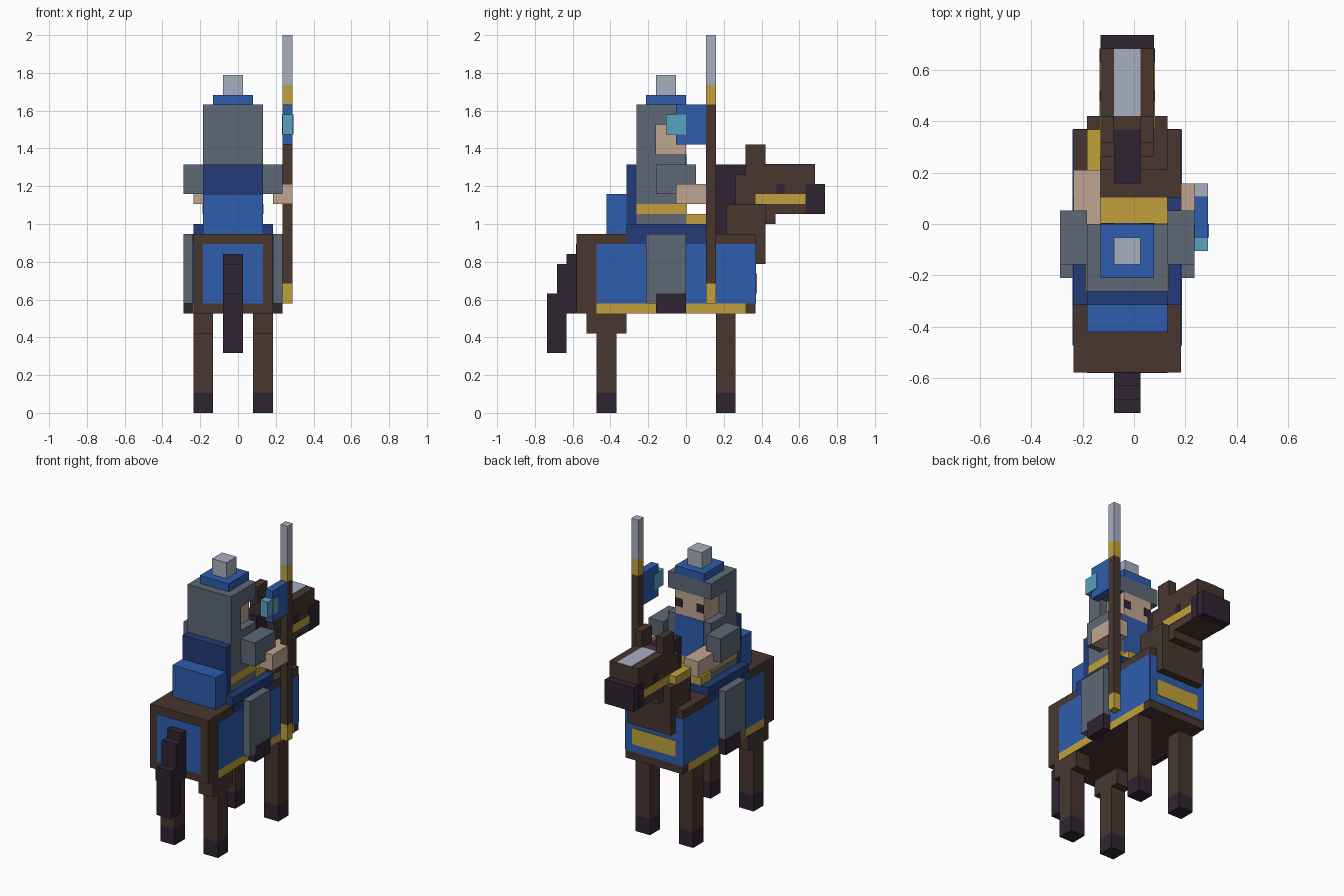
import bpy

cube = bpy.data.objects.get("Cube")
if cube:
    bpy.data.objects.remove(cube, do_unlink=True)

UNIT = 2 / 38          # one building block
THIN = 0.06            # thickness of painted plates, in blocks
MID = 5                # mirror plane of horse and rider, in blocks


def srgb(*channels):
    return [((c / 255 + 0.055) / 1.055) ** 2.4 for c in channels] + [1]


def material(name, *rgb):
    mat = bpy.data.materials.new(name)
    mat.use_nodes = True
    colour = srgb(*rgb)
    mat.diffuse_color = colour
    bsdf = next(n for n in mat.node_tree.nodes if n.type == 'BSDF_PRINCIPLED')
    bsdf.inputs["Base Color"].default_value = colour
    bsdf.inputs["Roughness"].default_value = 0.9
    return mat


brown = material("horse brown", 72, 54, 47)
dark = material("dark hoof", 47, 36, 49)
blue = material("cloth blue", 46, 93, 174)
navy = material("saddle navy", 34, 60, 120)
gold = material("gold trim", 192, 160, 60)
skin = material("skin", 192, 166, 146)
grey = material("mail grey", 94, 104, 118)
silver = material("silver", 167, 175, 192)
teal = material("teal", 88, 162, 192)

FACES = [(0, 2, 3, 1), (4, 5, 7, 6), (0, 1, 5, 4),
         (2, 6, 7, 3), (0, 4, 6, 2), (1, 3, 7, 5)]


def block(name, mat, x, y, z):
    """Box from (low, high) block ranges along each axis."""
    verts = [((i - 5.5) * UNIT, (j - 14) * UNIT, k * UNIT)
             for i in x for j in y for k in z]
    mesh = bpy.data.meshes.new(name)
    mesh.from_pydata(verts, [], FACES)
    mesh.materials.append(mat)
    obj = bpy.data.objects.new(name, mesh)
    bpy.context.scene.collection.objects.link(obj)
    return obj


def pair(name, mat, x, y, z):
    """Box on the +x side and its mirror image."""
    block("left_" + name, mat, x, y, z)
    block("right_" + name, mat, (2 * MID - x[1], 2 * MID - x[0]), y, z)


def side_plates(name, mat, x, y, z):
    """Thin painted plates on both sides of a part whose left face is at x."""
    pair(name, mat, (x, x + THIN), y, z)


# Horse body and its cloth
block("horse_body", brown, (1, 9), (3, 21), (10, 18))
side_plates("side_cloth", blue, 9, (5, 21), (11, 17))
side_plates("cloth_trim", gold, 9, (5, 20), (10, 11))
block("rump_cloth", blue, (2, 8), (3 - THIN, 3), (11, 17))
block("chest_cloth", blue, (1, 9), (21, 21 + THIN), (11, 17))
block("chest_band", gold, (2, 8), (21, 21 + 2 * THIN), (12, 14))

# Horse legs
for place, start in (("hind", 5), ("fore", 17)):
    pair(place + "_leg", brown, (7, 9), (start, start + 2), (2, 10))
    pair(place + "_hoof", dark, (7, 9), (start, start + 2), (0, 2))
pair("thigh", brown, (7, 9), (4, 8), (8, 10))

# Tail, stepping down and away
block("tail_root", dark, (4, 6), (2, 3), (10, 16))
block("tail_middle", dark, (4, 6), (1, 2), (10, 15))
block("tail_tip", dark, (4, 6), (0, 2), (6, 12))

# Horse neck and head
block("neck", brown, (2, 8), (18, 22), (15, 21))
block("throat", brown, (3, 7), (19, 23), (19, 20))
block("head_back", brown, (3, 7), (19, 21), (20, 24))
block("head", brown, (3, 7), (21, 27), (20, 25))
block("mane", dark, (4, 6), (17, 21), (18, 25))
pair("ear", brown, (6, 7), (20, 22), (24, 27))
block("muzzle", dark, (3, 7), (27, 28), (20, 23))
side_plates("muzzle_side", dark, 7, (26, 27), (20, 23))
side_plates("bridle", gold, 7, (21, 26), (21, 22))
side_plates("horse_eye", dark, 7, (23.1, 23.9), (22, 23))
block("blaze", silver, (4, 6), (22, 27), (25, 25 + THIN))
block("rein", gold, (2, 3), (18, 21), (21, 22))

# Saddle
block("saddle", navy, (1, 9), (8, 16), (18, 19))
side_plates("saddle_edge", navy, 9, (8, 16), (17, 18))
block("pommel", gold, (2, 8), (14, 16), (19, 20))
block("cantle", navy, (2, 8), (8, 9), (18, 25))
block("bedroll", blue, (2, 8), (6, 8), (18, 22))

# Rider body
block("torso", grey, (2, 8), (9, 14), (19, 26))
block("tunic_front", blue, (3, 7), (14, 14 + THIN), (21, 26))
side_plates("belt_side", gold, 8, (9, 14), (20, 21))
block("belt_front", gold, (2, 8), (14, 14 + THIN), (20, 21))
pair("shoulder", grey, (8, 10), (11, 15), (22, 25))
pair("rider_leg", grey, (9, 10), (10, 14), (12, 18))
pair("calf_back", grey, (9, 10), (10, 11), (11, 12))
pair("boot", dark, (9, 10), (11, 14), (10, 12))

# Hands: one on the spear, one on the rein
block("spear_hand", skin, (9, 11), (13, 16), (21, 23))
block("spear_fingers", skin, (9, 10), (16, 17), (21, 23))
block("rein_hand", skin, (1, 3), (13, 18), (21, 23))

# Rider head and helmet
block("face", skin, (3, 7), (11, 14), (26, 29))
pair("rider_eye", dark, (6, 7), (14, 14 + THIN), (27, 28))
block("helmet_back", grey, (2, 8), (9, 11), (26, 29))
block("helmet_top", grey, (2, 8), (9, 14), (29, 31))
block("helmet_band", blue, (3, 7), (10, 14), (31, 32))
block("helmet_knob", silver, (4, 6), (11, 13), (32, 34))

# Spear with pennant
for part, mat, span in (("foot", gold, (11, 13)), ("shaft", brown, (13, 31)),
                        ("collar", gold, (31, 33)), ("blade", silver, (33, 38))):
    block("spear_" + part, mat, (10, 11), (16, 17), span)
block("pennant", blue, (10, 11), (13, 16), (27, 31))
block("pennant_tip", teal, (10, 11), (12, 13), (28, 30))
block("pennant_mark_outer", teal, (11, 11 + THIN), (13, 14), (28, 30))
block("pennant_mark_inner", teal, (10 - THIN, 10), (13, 14), (28, 30))
